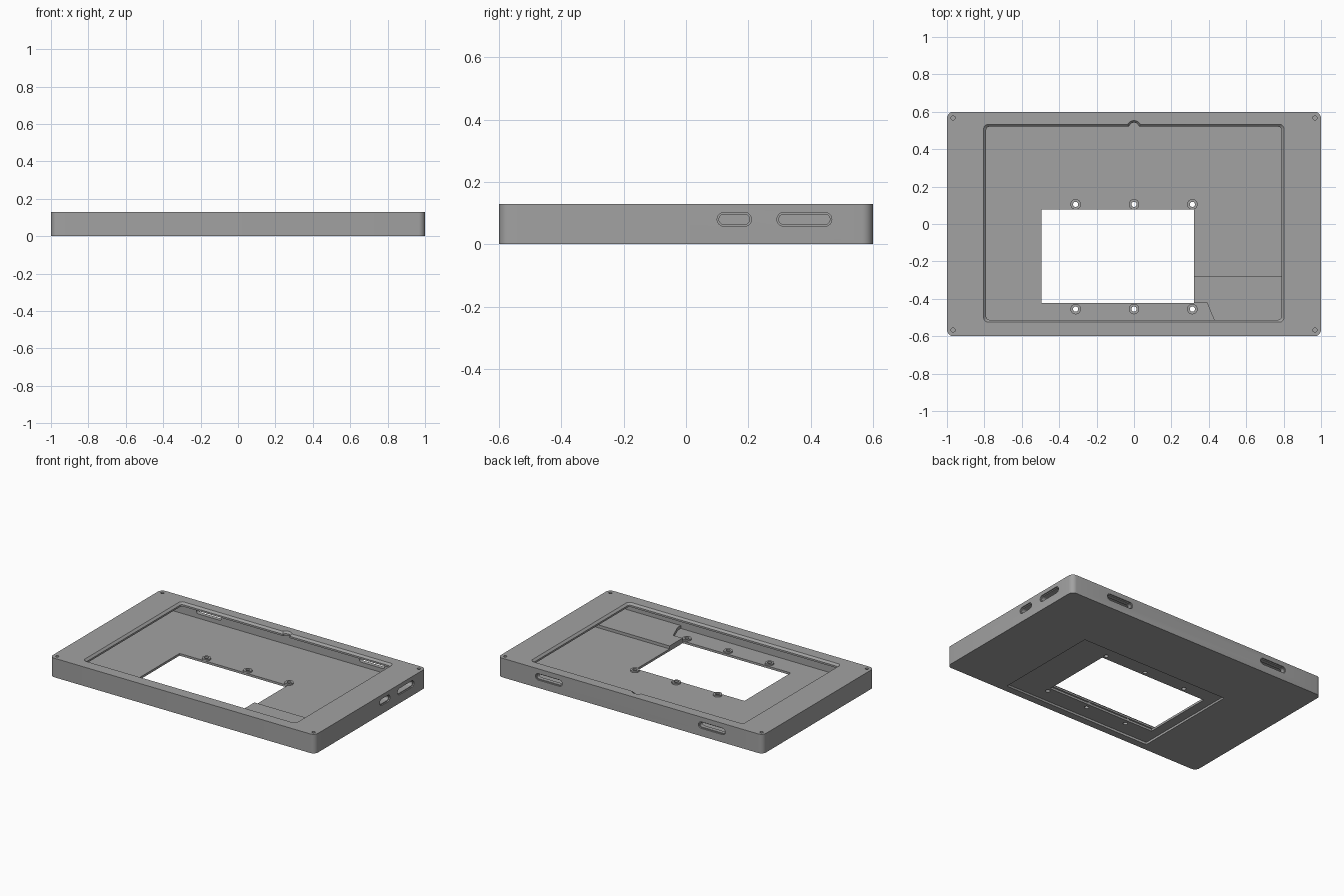
import bpy, bmesh, math
from mathutils import Matrix, Vector

if "Cube" in bpy.data.objects:
    bpy.data.objects.remove(bpy.data.objects["Cube"])

grey = bpy.data.materials.new("mid grey")
grey.diffuse_color = (0.36, 0.36, 0.36, 1)
grey.use_nodes = True
grey.node_tree.nodes["Principled BSDF"].inputs["Base Color"].default_value = grey.diffuse_color


def rounded(x0, x1, y0, y1, r, n=6):
    """Outline of a rectangle with round corners, counter-clockwise."""
    pts = []
    for cx, cy, a in ((x1 - r, y1 - r, 0), (x0 + r, y1 - r, 90),
                      (x0 + r, y0 + r, 180), (x1 - r, y0 + r, 270)):
        for i in range(n + 1):
            t = math.radians(a + 90 * i / n)
            pts.append((cx + r * math.cos(t), cy + r * math.sin(t)))
    return pts


def circle(x, y, r, n=24):
    return [(x + r * math.cos(2 * math.pi * i / n), y + r * math.sin(2 * math.pi * i / n))
            for i in range(n)]


def prism(name, low, z0, z1, high=None, matrix=None):
    """Solid between a low and a high outline."""
    high = high or low
    bm = bmesh.new()
    a = [bm.verts.new((x, y, z0)) for x, y in low]
    b = [bm.verts.new((x, y, z1)) for x, y in high]
    bm.faces.new(a[::-1])
    bm.faces.new(b)
    for i in range(len(a)):
        j = (i + 1) % len(a)
        bm.faces.new((a[i], a[j], b[j], b[i]))
    if matrix:
        bm.transform(matrix)
    bmesh.ops.recalc_face_normals(bm, faces=bm.faces)
    me = bpy.data.meshes.new(name)
    bm.to_mesh(me)
    bm.free()
    ob = bpy.data.objects.new(name, me)
    bpy.context.collection.objects.link(ob)
    me.materials.append(grey)
    return ob


def combine(ob, tool, op="DIFFERENCE"):
    """Apply a boolean and discard the tool."""
    tool.hide_render = True
    m = ob.modifiers.new("bool", "BOOLEAN")
    m.operation, m.solver, m.object = op, "EXACT", tool
    bpy.context.view_layer.objects.active = ob
    bpy.ops.object.modifier_apply(modifier=m.name)
    bpy.data.objects.remove(tool)


H, FLOOR, ROOF = 0.13, 0.03, 0.105

# hollow case with round vertical corners
case = prism("case", rounded(-1, 1, -0.6, 0.6, 0.035), 0, H)
combine(case, prism("cavity", rounded(-0.95, 0.95, -0.565, 0.565, 0.02), FLOOR, ROOF))

# window in the top with a sloped lip and a round notch
window = rounded(-0.79, 0.788, -0.512, 0.52, 0.015)
combine(case, prism("window", window, FLOOR + 0.03, H + 0.02))
combine(case, prism("notch", circle(0, 0.515, 0.027), ROOF - 0.02, H + 0.02))
combine(case, prism("lip", window, H - 0.013, H + 0.001,
                    rounded(-0.805, 0.803, -0.526, 0.534, 0.025)))
combine(case, prism("notch_lip", circle(0, 0.515, 0.027), H - 0.013, H + 0.001,
                    circle(0, 0.515, 0.039)))

# raised step in the front right of the floor
step = [(0.32, -0.28), (0.32, -0.42), (0.39, -0.42), (0.435, -0.53), (0.435, -0.58),
        (0.97, -0.58), (0.97, -0.28)]
combine(case, prism("step", step, FLOOR - 0.01, 0.05), "UNION")

# screw bosses along the opening
bosses = [(x, y) for x in (-0.312, 0, 0.312) for y in (0.105, -0.455)]
for x, y in bosses:
    combine(case, prism("boss", circle(x, y, 0.028), FLOOR - 0.008, FLOOR + 0.01), "UNION")

# shallow recess underneath, rectangular opening, boss holes
combine(case, prism("recess", rounded(-0.56, 0.56, -0.55, 0.195, 0.005, 2), -0.02, 0.015))
combine(case, prism("opening", [(-0.495, -0.422), (0.32, -0.422), (0.32, 0.077), (-0.495, 0.077)],
                    -0.02, 0.08))
for x, y in bosses:
    combine(case, prism("boss_hole", circle(x, y, 0.014, 16), -0.02, 0.08))

# blind corner screw holes
for x in (-0.967, 0.967):
    for y in (-0.567, 0.567):
        combine(case, prism("corner_hole", circle(x, y, 0.011, 16), 0.06, H + 0.02))


def slot(normal, along, centre, half_len, half_h):
    """Port through a wall with a shallow wider rim outside."""
    n, u = Vector(normal), Vector(along)
    m = Matrix((u, n.cross(u), n)).transposed().to_4x4()
    m.translation = Vector(centre)
    for grow, depth in ((0, 0.08), (0.006, 0.008)):
        h = half_h + grow
        out = rounded(-half_len - grow, half_len + grow, -h, h, h - 0.0005)
        combine(case, prism("slot", out, -depth, 0.02, None, m))


# ports on the right and the back
slot((1, 0, 0), (0, 1, 0), (1, 0.155, 0.08), 0.049, 0.016)
slot((1, 0, 0), (0, 1, 0), (1, 0.38, 0.08), 0.082, 0.016)
for x in (-0.615, 0.615):
    slot((0, 1, 0), (1, 0, 0), (x, 0.6, 0.075), 0.095, 0.016)

bpy.ops.object.select_all(action="DESELECT")
case.select_set(True)
bpy.context.view_layer.objects.active = case
bpy.ops.object.shade_smooth_by_angle(angle=math.radians(30))
